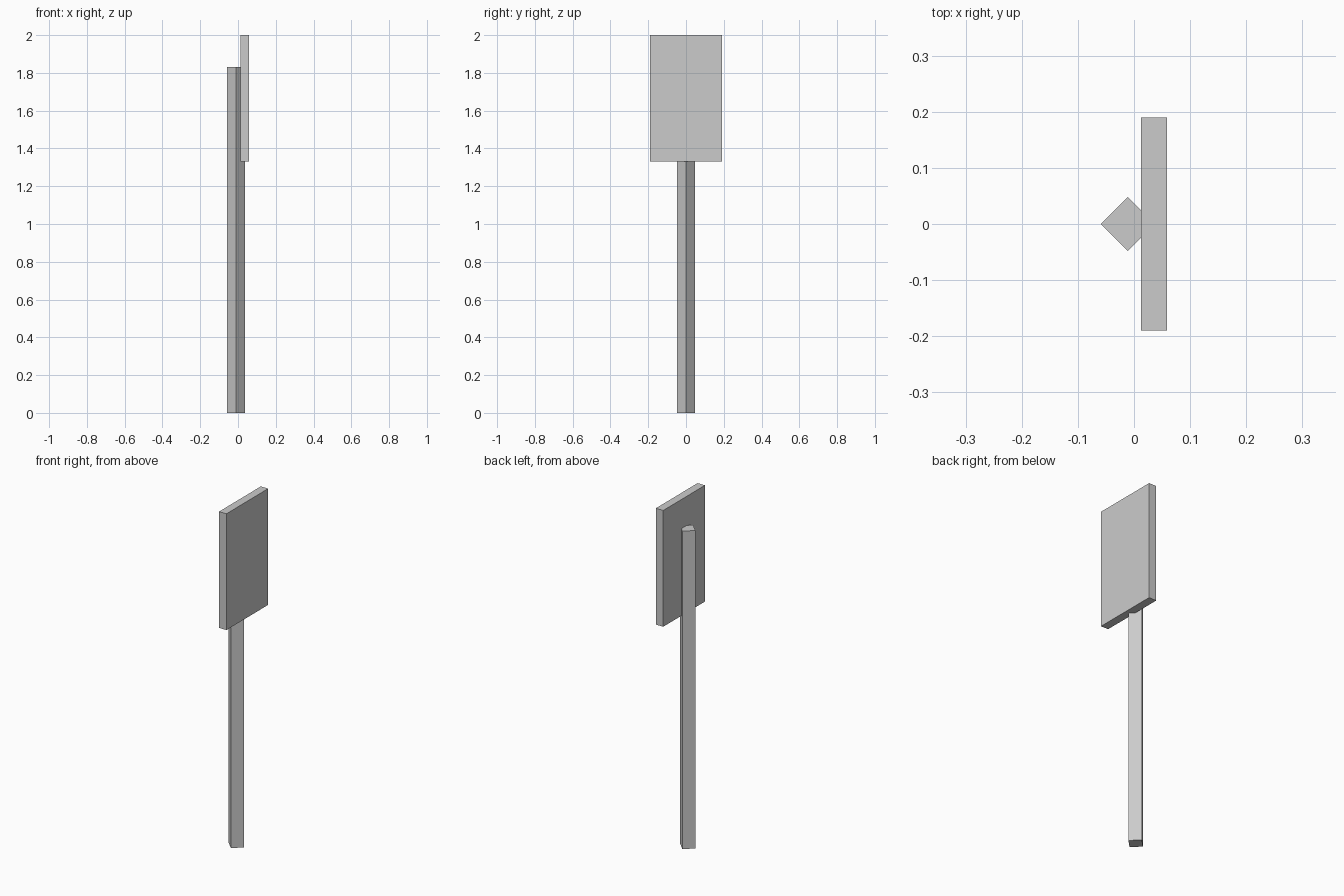
import bpy, math

if "Cube" in bpy.data.objects:
    bpy.data.objects.remove(bpy.data.objects["Cube"])


def box(name, size, centre, turn=0.0):
    bpy.ops.mesh.primitive_cube_add(size=1, location=centre, rotation=(0, 0, turn))
    obj = bpy.context.object
    obj.name = name
    obj.scale = size
    bpy.ops.object.transform_apply(location=False, rotation=True, scale=True)
    return obj


# square post turned 45 degrees, so one corner runs into the panel
post_side = 0.0482 * math.sqrt(2)
box("post", (post_side, post_side, 1.832), (-0.011, 0, 0.916), math.radians(45))

# flat sign panel on the +x side
box("sign_panel", (0.047, 0.38, 0.67), (0.0357, 0, 1.665))
